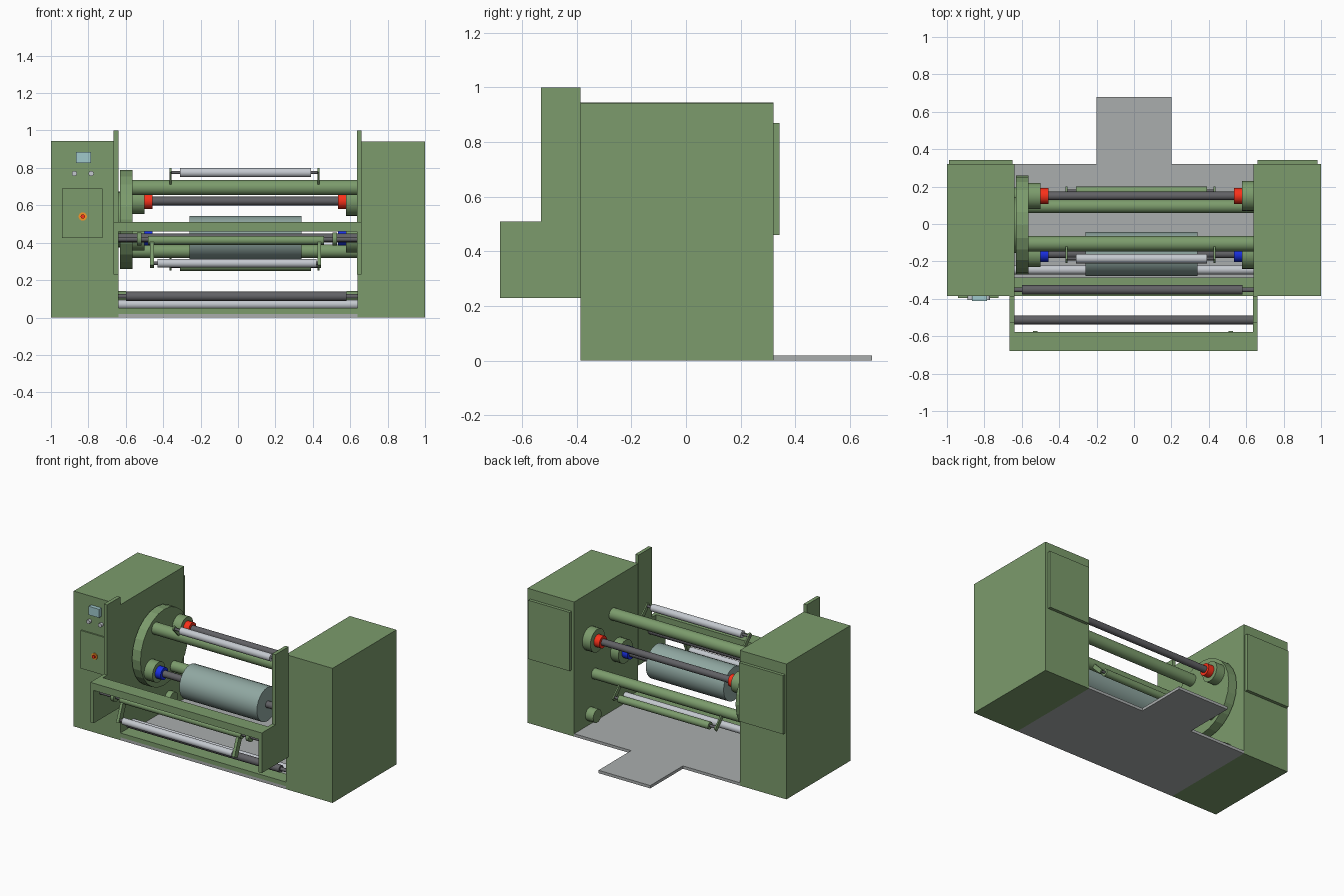
import bpy, bmesh
from math import radians, pi
from mathutils import Vector

if "Cube" in bpy.data.objects:
    bpy.data.objects.remove(bpy.data.objects["Cube"])

def mat(name, r, g, b):
    m = bpy.data.materials.new(name)
    m.diffuse_color = (r, g, b, 1)
    m.use_nodes = True
    m.node_tree.nodes["Principled BSDF"].inputs["Base Color"].default_value = m.diffuse_color
    return m

GREEN = mat("green_paint", .20, .33, .15)
DARK = mat("dark_steel", .12, .12, .13)
LIGHT = mat("light_steel", .55, .58, .62)
TEAL = mat("film_roll", .28, .39, .36)
FLOOR = mat("floor_grey", .40, .42, .42)
RED = mat("red", .95, .03, .01)
BLUE = mat("blue", .01, .03, .80)
ORANGE = mat("orange", .95, .30, .02)
SCREEN = mat("screen_blue", .35, .58, .60)

def finish(name, bm, m, smooth=False):
    bmesh.ops.recalc_face_normals(bm, faces=bm.faces)
    me = bpy.data.meshes.new(name)
    bm.to_mesh(me)
    bm.free()
    me.materials.append(m)
    ob = bpy.data.objects.new(name, me)
    bpy.context.collection.objects.link(ob)
    if smooth:
        bpy.ops.object.select_all(action='DESELECT')
        ob.select_set(True)
        bpy.context.view_layer.objects.active = ob
        bpy.ops.object.shade_smooth_by_angle(angle=radians(30))
    return ob

def box(name, x, y, z, m=GREEN):
    bm = bmesh.new()
    bmesh.ops.create_cube(bm, size=1)
    for v in bm.verts:
        v.co = [(r[0] + r[1]) / 2 + c * (r[1] - r[0]) for r, c in zip((x, y, z), v.co)]
    return finish(name, bm, m)

def rod(name, a, b, r, m=GREEN, n=24, smooth=True):
    """Cylinder from point a to point b."""
    a, b = Vector(a), Vector(b)
    bm = bmesh.new()
    bmesh.ops.create_cone(bm, cap_ends=True, segments=n, radius1=r, radius2=r, depth=(b - a).length)
    q = (b - a).to_track_quat('Z', 'Y')
    for v in bm.verts:
        v.co = q @ v.co + (a + b) / 2
    return finish(name, bm, m, smooth)

def bar(name, x0, x1, y, z, r, m=GREEN, **k):
    return rod(name, (x0, y, z), (x1, y, z), r, m, **k)

def plate(name, pts, x0, x1, m=GREEN):
    """Extrude a (y, z) outline along x."""
    bm = bmesh.new()
    f = bm.faces.new([bm.verts.new((x0, y, z)) for y, z in pts])
    g = bmesh.ops.extrude_face_region(bm, geom=[f])["geom"]
    for v in g:
        if isinstance(v, bmesh.types.BMVert):
            v.co.x = x1
    return finish(name, bm, m)

def strut(name, x0, x1, p, q, w, ext=0):
    """Flat arm between two (y, z) points."""
    p, q = Vector(p), Vector(q)
    d = (q - p).normalized()
    s = Vector((-d.y, d.x)) * w / 2
    p, q = p - d * ext, q + d * ext
    return plate(name, [p + s, q + s, q - s, p - s], x0, x1)

# side cabinets with rear doors
box("left_cabinet", (-1, -.64), (-.385, .32), (0, .945))
box("right_cabinet", (.64, 1), (-.385, .32), (0, .94))
box("left_rear_door", (-.99, -.65), (.32, .342), (.46, .87))
box("right_rear_door", (.66, .98), (.32, .342), (.46, .87))

# stepped front wings
wing = [(-.68, .23), (-.385, .23), (-.385, 1), (-.53, 1), (-.53, .51), (-.68, .51)]
plate("left_wing", wing, -.665, -.64)
plate("right_wing", wing, .635, .66)

# floor plate, ramp and front sill
box("floor_plate", (-.64, .64), (-.385, .32), (0, .02), FLOOR)
box("rear_ramp", (-.2, .2), (.32, .68), (0, .02), FLOOR)
box("front_sill", (-.64, .64), (-.385, -.285), (.02, .05))

# control panel on the left cabinet
box("panel_door", (-.94, -.725), (-.395, -.38), (.425, .69))
rod("switch_base", (-.83, -.39, .54), (-.83, -.402, .54), .022, ORANGE)
rod("switch_knob", (-.83, -.40, .54), (-.83, -.412, .54), .011, RED)
box("touch_screen", (-.865, -.785), (-.412, -.38), (.825, .885), SCREEN)
for i, x in enumerate((-.875, -.785)):
    rod(f"button_{i}", (x, -.38, .77), (x, -.405, .77), .014, LIGHT)

# winding turret disc
CY, CZ = -.005, .525
bar("turret_disc", -.63, -.565, CY, CZ, .265, n=24, smooth=False)
bar("turret_bearing", -.645, -.63, CY, CZ, .15)

# two opposite winding stations on the turret
for tag, s, hub, pad in (("front", 1, BLUE, LIGHT), ("rear", -1, RED, GREEN)):
    sp = (CY - .155 * s, CZ - .098 * s)
    tie = (CY - .10 * s, CZ + .17 * s)
    arm = (CY - .18 * s, CZ + .25 * s)
    bar(tag + "_left_housing", -.57, -.5, *sp, .07)
    bar(tag + "_right_housing", .578, .645, *sp, .08)
    bar(tag + "_left_chuck", -.502, -.457, *sp, .042, hub)
    bar(tag + "_right_chuck", .535, .58, *sp, .042, hub)
    bar(tag + "_spindle", -.46, .54, *sp, .023, DARK)
    bar(tag + "_tie_bar", -.57, .642, *tie, .041 if s > 0 else .036)
    bar(tag + "_press_roller", -.31, .39, *arm, .025, pad)
    bar(tag + "_press_shaft", -.365, .435, *arm, .009, DARK)
    for i, x in enumerate((-.36, .43)):
        strut(f"{tag}_press_arm_{i}", x - .005, x + .005, tie, arm, .03, .02)
    if s > 0:
        bar("film_roll", -.26, .34, *sp, .117, TEAL)

# front crossbeam and guide rollers between the wings
box("front_crossbeam", (-.645, .64), (-.68, -.578), (.46, .51))
bar("upper_guide_roller", -.645, .64, -.513, .425, .024, DARK)
bar("swing_bar", -.48, .46, -.605, .413, .024)
bar("swing_shaft", -.645, .64, -.605, .418, .012, DARK)
for i, (a, b) in enumerate(((-.54, -.515), (.505, .53))):
    bar(f"swing_collar_{i}", a, b, -.605, .42, .034)
bar("swing_roller", -.43, .42, -.65, .29, .023, LIGHT)
bar("swing_roller_shaft", -.47, .445, -.65, .29, .01, DARK)
for i, x in enumerate((-.46, .435)):
    strut(f"swing_arm_{i}", x - .01, x + .01, (-.65, .29), (-.608, .395), .04, .018)

# lower rollers and wall bearings
bar("lower_dark_roller", -.6, .58, -.352, .113, .025, DARK)
bar("lower_dark_shaft", -.645, .645, -.352, .113, .012, DARK)
bar("lower_light_roller", -.645, .645, -.245, .07, .025, LIGHT)
for tag, a, b in (("left", -.645, -.6), ("right", .58, .645)):
    bar(tag + "_wall_bearing", a, b, .15, .095, .046)
